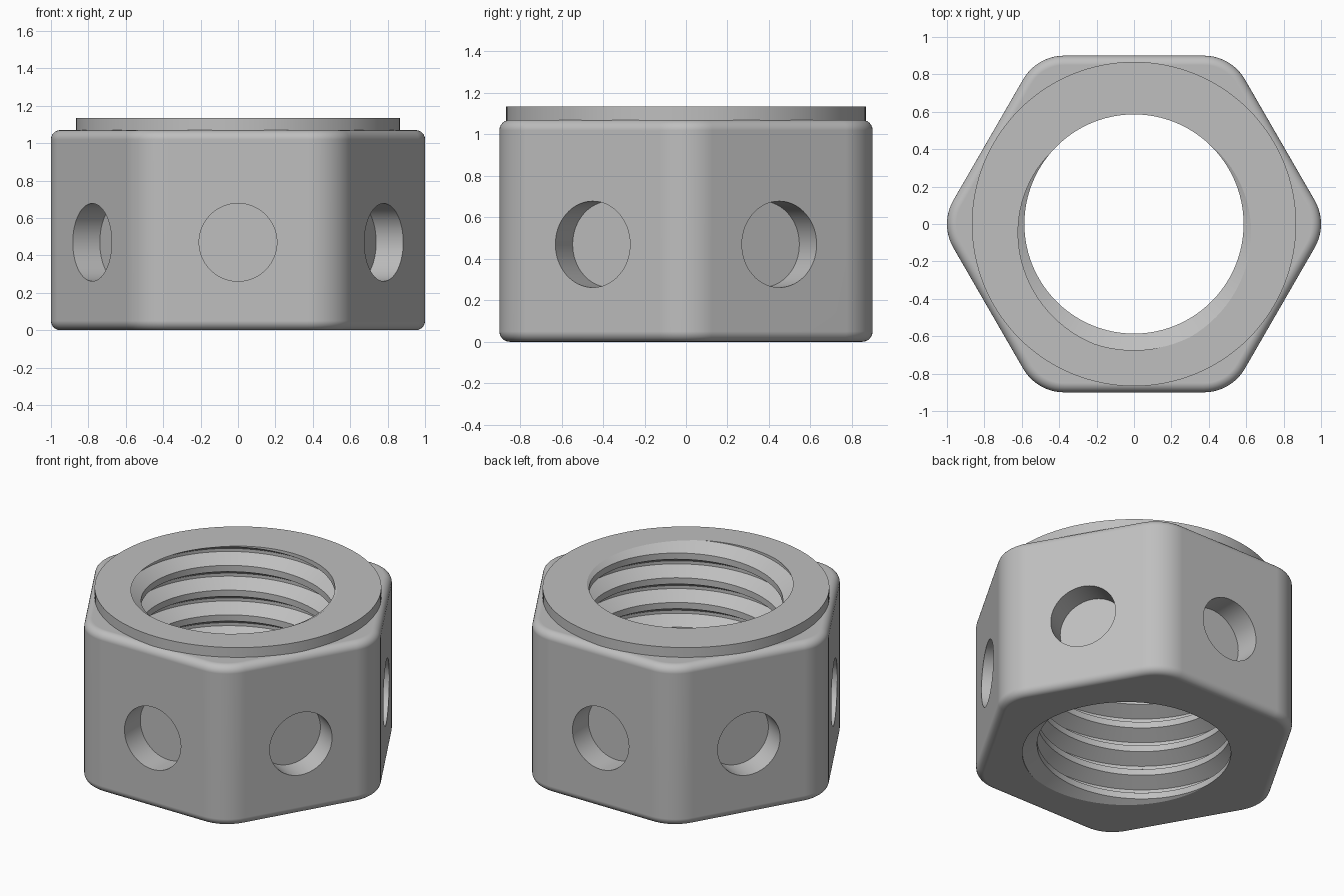
import bpy, bmesh
from math import pi, cos, sin, tan, radians
from mathutils import Matrix, Vector

cube = bpy.data.objects.get("Cube")
if cube:
    bpy.data.objects.remove(cube, do_unlink=True)

# Main dimensions
APOTHEM, CORNER, FILLET = 0.90, 0.253, 0.05
BODY_TOP, COLLAR_LOW, COLLAR_TOP, COLLAR_R = 1.07, 1.065, 1.135, 0.867
HOLE_R, HOLE_Z, HOLE_FLOOR = 0.208, 0.47, 0.733
PITCH, MINOR, MAJOR, STEPS, TURNS = 0.165, 0.586, 0.675, 96, 11

steel = bpy.data.materials.new("plain steel grey")
steel.use_nodes = True
GREY = (0.52, 0.52, 0.52, 1)
steel.diffuse_color = GREY
steel.node_tree.nodes["Principled BSDF"].inputs["Base Color"].default_value = GREY


def make_object(name, bm):
    bmesh.ops.recalc_face_normals(bm, faces=bm.faces)
    mesh = bpy.data.meshes.new(name)
    bm.to_mesh(mesh)
    bm.free()
    mesh.materials.append(steel)
    obj = bpy.data.objects.new(name, mesh)
    bpy.context.collection.objects.link(obj)
    return obj


def hex_body():
    """Hexagonal block with rounded corners and filleted rims."""
    bm = bmesh.new()
    centre_r = (APOTHEM - CORNER) / cos(pi / 6)
    outline = []
    for k in range(6):
        a = k * pi / 3
        for s in range(11):
            b = a - pi / 6 + s * pi / 30
            outline.append(bm.verts.new((centre_r * cos(a) + CORNER * cos(b),
                                         centre_r * sin(a) + CORNER * sin(b), 0)))
    base = bm.faces.new(outline)
    new = bmesh.ops.extrude_face_region(bm, geom=[base])["geom"]
    bmesh.ops.translate(bm, vec=(0, 0, BODY_TOP),
                        verts=[g for g in new if isinstance(g, bmesh.types.BMVert)])
    rims = [e for e in bm.edges if abs(e.verts[0].co.z - e.verts[1].co.z) < 0.01]
    bmesh.ops.bevel(bm, geom=rims, offset=FILLET, offset_type='OFFSET',
                    segments=6, profile=0.5, affect='EDGES')
    return make_object("nut_body", bm)


def collar():
    """Raised round seat on the top."""
    bm = bmesh.new()
    height = COLLAR_TOP - COLLAR_LOW
    bmesh.ops.create_cone(bm, cap_ends=True, segments=128, radius1=COLLAR_R,
                          radius2=COLLAR_R, depth=height,
                          matrix=Matrix.Translation((0, 0, COLLAR_LOW + height / 2)))
    return make_object("top_collar", bm)


def hole_cutter():
    """One cylinder for the blind hole in each side."""
    bm = bmesh.new()
    depth = 0.4
    for k in range(6):
        place = (Matrix.Rotation(pi / 6 + k * pi / 3, 4, 'Z')
                 @ Matrix.Translation((HOLE_FLOOR + depth / 2, 0, HOLE_Z))
                 @ Matrix.Rotation(pi / 2, 4, 'Y'))
        bmesh.ops.create_cone(bm, cap_ends=True, segments=64, radius1=HOLE_R,
                              radius2=HOLE_R, depth=depth, matrix=place)
    return make_object("hole_cutter", bm)


def thread_cutter():
    """Threaded rod: a helical strip with a flat-topped V profile, closed at the ends."""
    bm = bmesh.new()
    root = PITCH / 16
    flank = root + (MAJOR - MINOR) * tan(pi / 6)
    profile = [(-flank, MINOR), (-root, MAJOR), (root, MAJOR), (flank, MINOR)]
    count = len(profile)
    start = COLLAR_TOP - 9 * PITCH          # a groove meets the top at the phase angle
    phase = radians(274)
    verts = {}

    def vert(i, j):
        if i == STEPS:
            i, j = 0, j + count
        if (i, j) not in verts:
            dz, r = profile[j % count]
            a = phase + 2 * pi * i / STEPS
            z = start + PITCH * (j // count + i / STEPS) + dz
            verts[i, j] = bm.verts.new((r * cos(a), r * sin(a), z))
        return verts[i, j]

    for i in range(STEPS):
        for j in range(count * TURNS):
            bm.faces.new((vert(i, j), vert(i + 1, j), vert(i + 1, j + 1), vert(i, j + 1)))
    rims = [e for e in bm.edges if e.is_boundary]
    for z, upper in ((start - PITCH, False), (start + PITCH * (TURNS + 2), True)):
        tip = bm.verts.new((0, 0, z))
        for e in rims:
            if (e.verts[0].co.z > BODY_TOP / 2) == upper:
                bm.faces.new((e.verts[0], e.verts[1], tip))
    return make_object("thread_cutter", bm)


def finish(obj, cutters):
    """Cut the part, then shade it with crisp edges and flat planes."""
    bpy.ops.object.select_all(action='DESELECT')
    bpy.context.view_layer.objects.active = obj
    obj.select_set(True)
    for cutter in cutters:
        mod = obj.modifiers.new("cut", 'BOOLEAN')
        mod.operation, mod.solver, mod.object = 'DIFFERENCE', 'EXACT', cutter
        bpy.ops.object.modifier_apply(modifier=mod.name)
    bpy.ops.object.shade_smooth_by_angle(angle=radians(25))
    mod = obj.modifiers.new("flat planes", 'WEIGHTED_NORMAL')
    mod.keep_sharp = True


thread, holes = thread_cutter(), hole_cutter()
finish(hex_body(), [holes, thread])
finish(collar(), [thread])
for cutter in (thread, holes):
    bpy.data.objects.remove(cutter, do_unlink=True)
